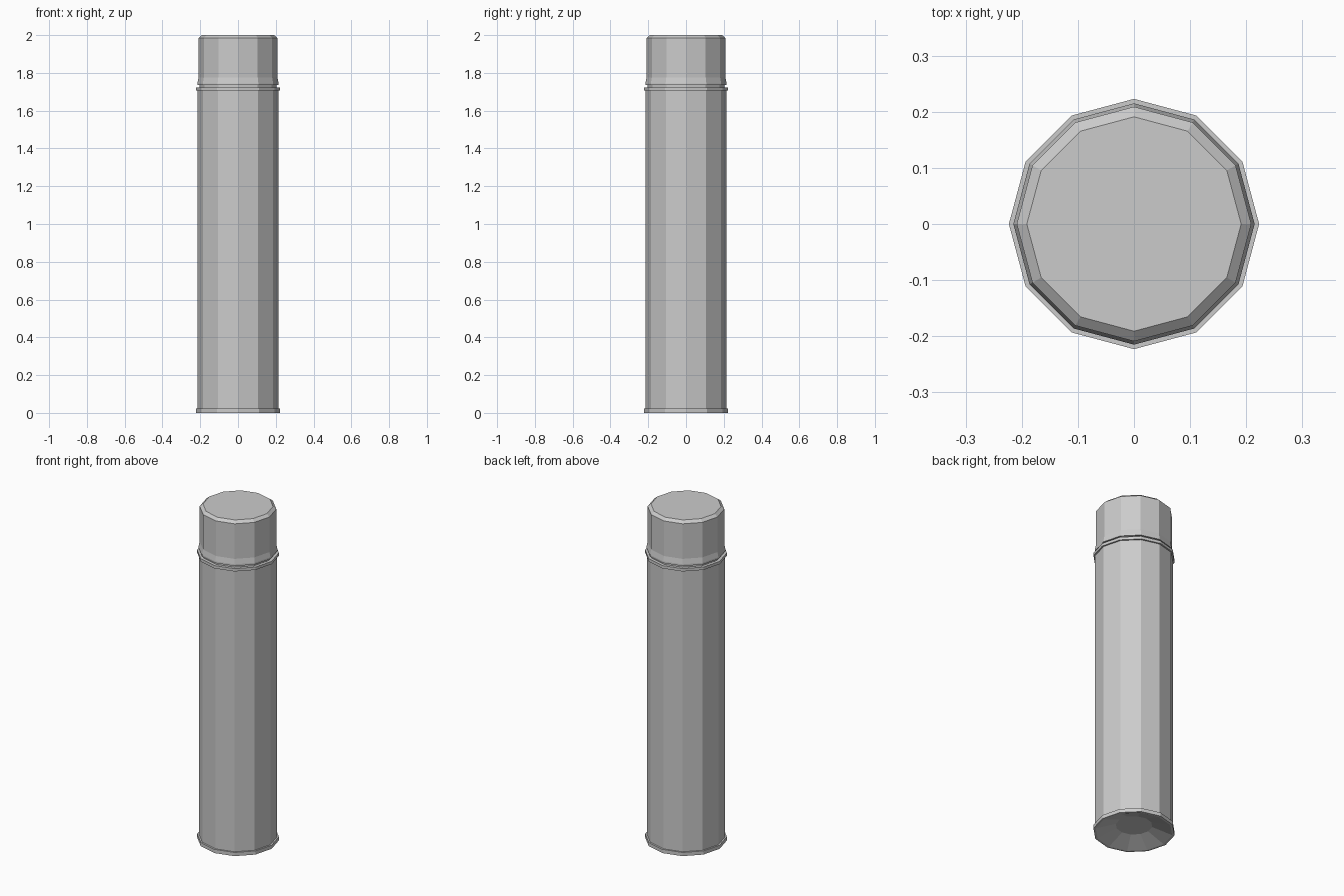
import bpy, bmesh, math

cube = bpy.data.objects.get("Cube")
if cube:
    bpy.data.objects.remove(cube, do_unlink=True)

SIDES = 12

grey = bpy.data.materials.new("plain_grey")
grey.use_nodes = True
colour = (0.6, 0.6, 0.6, 1)
grey.diffuse_color = colour
grey.node_tree.nodes["Principled BSDF"].inputs["Base Color"].default_value = colour


def lathe(name, profile):
    """Turn a (radius, height) profile into a faceted solid; ends are closed."""
    bm = bmesh.new()
    rings = []
    for r, z in profile:
        rings.append([bm.verts.new((r * math.cos(a), r * math.sin(a), z))
                      for a in (math.tau * i / SIDES for i in range(SIDES))])
    for low, high in zip(rings, rings[1:]):
        for i in range(SIDES):
            j = (i + 1) % SIDES
            bm.faces.new((low[i], low[j], high[j], high[i]))
    bm.faces.new(rings[0][::-1])
    bm.faces.new(rings[-1])
    mesh = bpy.data.meshes.new(name)
    bm.to_mesh(mesh)
    bm.free()
    mesh.materials.append(grey)
    obj = bpy.data.objects.new(name, mesh)
    bpy.context.collection.objects.link(obj)
    return obj


# Body with a dished underside, a bottom rim and a top rim
lathe("body", [
    (0.10, 0.04), (0.21, 0.0), (0.223, 0.0), (0.223, 0.022), (0.214, 0.022),
    (0.214, 1.706), (0.223, 1.706), (0.223, 1.723), (0.205, 1.723),
])

# Cap with a slightly flared foot and a bevelled top edge
lathe("cap", [
    (0.205, 1.723), (0.205, 1.735), (0.215, 1.735), (0.215, 1.745),
    (0.209, 1.775), (0.209, 1.985), (0.191, 2.0),
])
